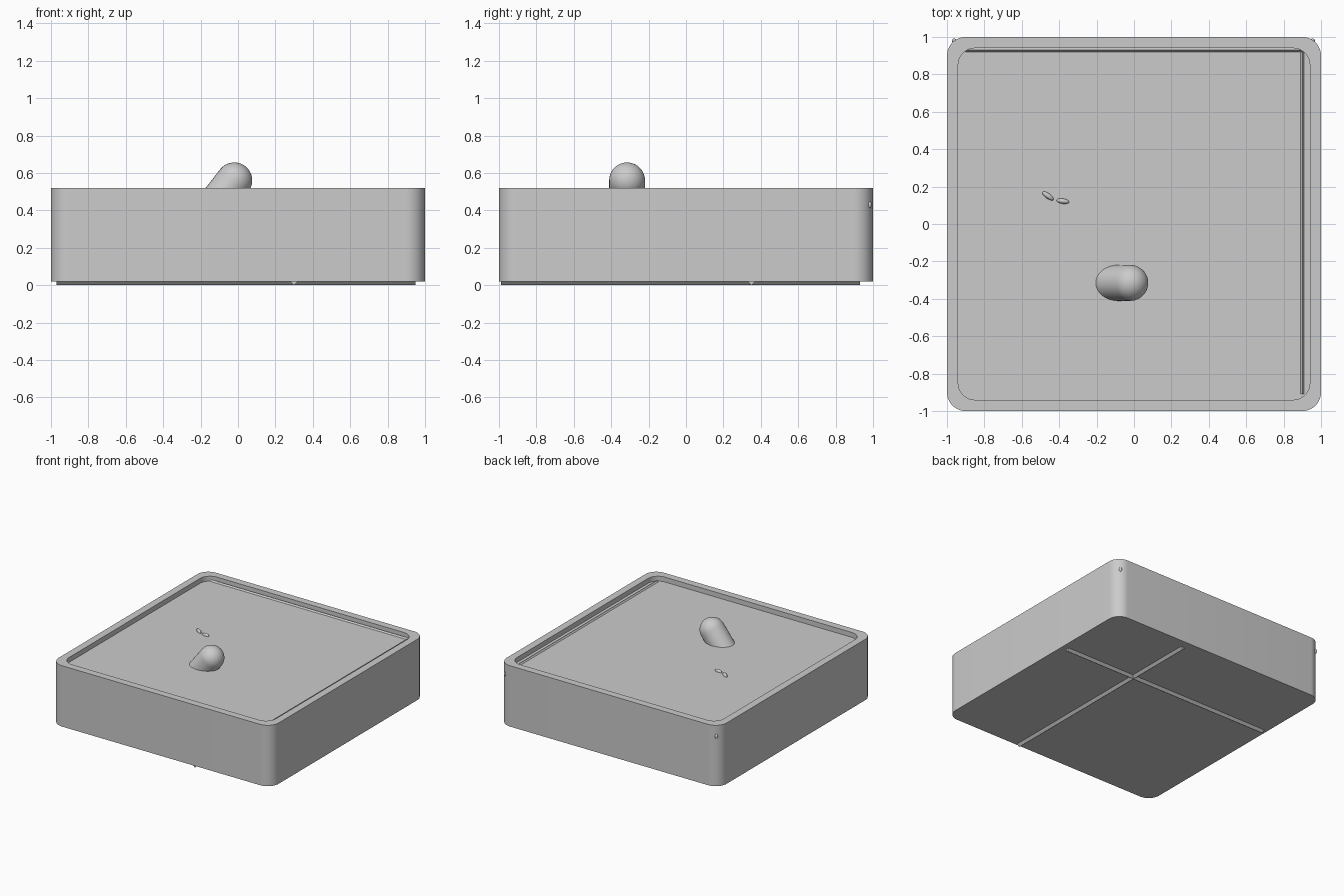
import bpy, bmesh, math
from mathutils import Vector

if "Cube" in bpy.data.objects:
    bpy.data.objects.remove(bpy.data.objects["Cube"])


def make_object(name, bm, smooth=True):
    bmesh.ops.recalc_face_normals(bm, faces=bm.faces)
    mesh = bpy.data.meshes.new(name)
    bm.to_mesh(mesh)
    bm.free()
    ob = bpy.data.objects.new(name, mesh)
    bpy.context.collection.objects.link(ob)
    if smooth:
        bpy.context.view_layer.objects.active = ob
        ob.select_set(True)
        bpy.ops.object.shade_smooth_by_angle(angle=math.radians(35))
        ob.select_set(False)
    return ob


def rounded_square(half, radius, z, steps=12):
    pts = []
    for k, (sx, sy) in enumerate([(1, 1), (-1, 1), (-1, -1), (1, -1)]):
        for i in range(steps + 1):
            a = math.pi / 2 * (k + i / steps)
            pts.append(((half - radius) * sx + radius * math.cos(a),
                        (half - radius) * sy + radius * math.sin(a), z))
    return pts


def ridge(name, start, end, half_width, height):
    """Triangular strip; a negative height points it down."""
    start, end = Vector(start), Vector(end)
    side = (end - start).normalized().cross(Vector((0, 0, 1))) * half_width
    bm = bmesh.new()
    ends = [[bm.verts.new(p + o) for o in (side, -side, Vector((0, 0, height)))]
            for p in (start, end)]
    for i in range(3):
        j = (i + 1) % 3
        bm.faces.new((ends[0][i], ends[0][j], ends[1][j], ends[1][i]))
    bm.faces.new(ends[0])
    bm.faces.new(ends[1])
    return make_object(name, bm, False)


def ellipsoid(name, loc, scale, rot=(0, 0, 0)):
    bm = bmesh.new()
    bmesh.ops.create_uvsphere(bm, u_segments=24, v_segments=12, radius=1)
    ob = make_object(name, bm)
    ob.location, ob.scale, ob.rotation_euler = loc, scale, rot
    return ob


# Tray: rounded block with a rim and a shallow recess
bm = bmesh.new()
loops = [[bm.verts.new(p) for p in rounded_square(*s)]
         for s in [(1, 0.1, 0.02), (1, 0.1, 0.52), (0.94, 0.09, 0.52), (0.94, 0.09, 0.48)]]
for a, b in zip(loops, loops[1:]):
    for i in range(len(a)):
        j = (i + 1) % len(a)
        bm.faces.new((a[i], a[j], b[j], b[i]))
bm.faces.new(loops[0])
bm.faces.new(loops[-1])
make_object("tray", bm)

# Leaning round-ended peg
radius, rings, sides = 0.096, 12, 32
profile = [(radius, -0.2)]
profile += [(radius * math.cos(t * math.pi / 2 / rings),
             radius * math.sin(t * math.pi / 2 / rings)) for t in range(rings)]
bm = bmesh.new()
circles = [[bm.verts.new((r * math.cos(2 * math.pi * i / sides),
                          r * math.sin(2 * math.pi * i / sides), z))
            for i in range(sides)] for r, z in profile]
for a, b in zip(circles, circles[1:]):
    for i in range(sides):
        j = (i + 1) % sides
        bm.faces.new((a[i], a[j], b[j], b[i]))
tip = bm.verts.new((0, 0, radius))
for i in range(sides):
    bm.faces.new((circles[-1][i], circles[-1][(i + 1) % sides], tip))
bm.faces.new(circles[0])
peg = make_object("leaning_peg", bm)
peg.location = (-0.02, -0.315, 0.56)
peg.rotation_euler = (0, math.radians(38), 0)

# Crossing ridges on the underside
ridge("bottom_ridge_across", (-0.97, 0.35, 0.02), (0.95, 0.35, 0.02), 0.02, -0.02)
ridge("bottom_ridge_along", (0.3, -0.99, 0.02), (0.3, 0.93, 0.02), 0.02, -0.02)

# Thin ridges beside the recess walls
ridge("floor_ridge_right", (0.9, -0.91, 0.48), (0.9, 0.92, 0.48), 0.009, 0.012)
ridge("floor_ridge_back", (-0.9, 0.93, 0.48), (0.9, 0.93, 0.48), 0.01, 0.012)

# Small curved chips breaking the floor
ellipsoid("chip_left", (-0.46, 0.15, 0.48), (0.036, 0.014, 0.018), (0, 0, math.radians(-35)))
ellipsoid("chip_right", (-0.38, 0.122, 0.48), (0.034, 0.014, 0.018), (0, 0, math.radians(-8)))

# Small nubs on the back corners
for name, x in (("left", -0.962), ("right", 0.955)):
    ellipsoid("corner_nub_" + name, (x, 0.98, 0.43), (0.012, 0.012, 0.018))
